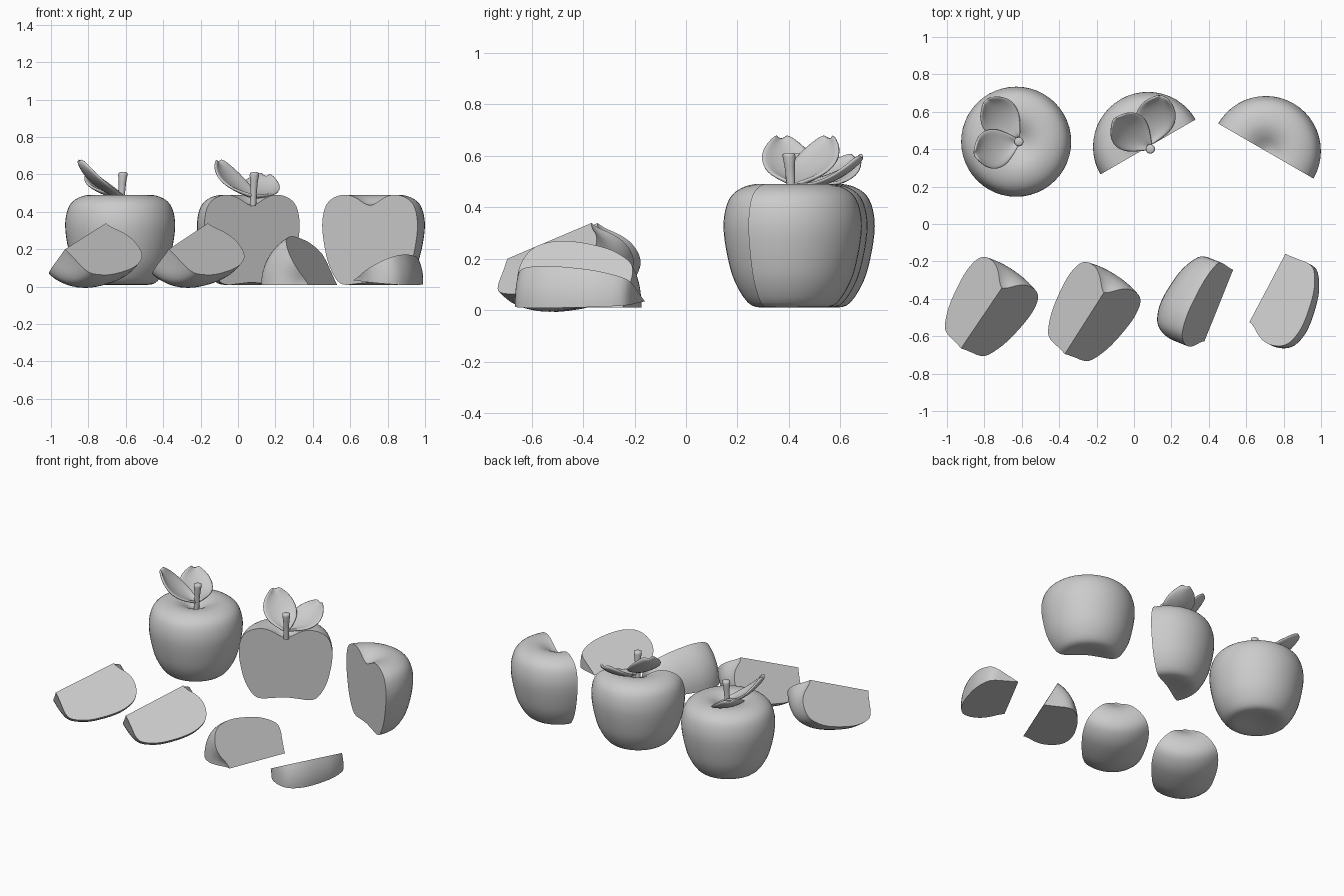
import bpy, bmesh
from math import radians, sin, cos, pi
from mathutils import Vector, Matrix

if "Cube" in bpy.data.objects:
    bpy.data.objects.remove(bpy.data.objects["Cube"])

# Apple half-profile (radius, height) from bottom centre to stem dimple
PROFILE = [(0, .022), (.08, .016), (.15, .01), (.2, .03), (.25, .11), (.277, .2),
           (.293, .3), (.291, .37), (.273, .43), (.24, .466), (.19, .487),
           (.135, .49), (.085, .474), (.04, .448), (0, .435)]


def smooth_profile(pts, n=3):
    p = [Vector(q) for q in pts]
    p = [Vector((-p[1].x, p[1].y))] + p + [Vector((-p[-2].x, p[-2].y))]
    out = []
    for a, b, c, d in zip(p, p[1:], p[2:], p[3:]):
        for i in range(n):
            t = i / n
            out.append(.5 * (2 * b + (c - a) * t + (2 * a - 5 * b + 4 * c - d) * t * t
                             + (3 * b - a - 3 * c + d) * t ** 3))
    return out + [p[-2]]


def finish(bm, name, matrix, angle=35):
    bmesh.ops.recalc_face_normals(bm, faces=bm.faces)
    me = bpy.data.meshes.new(name)
    bm.to_mesh(me)
    bm.free()
    ob = bpy.data.objects.new(name, me)
    ob.matrix_world = matrix
    bpy.context.collection.objects.link(ob)
    bpy.ops.object.select_all(action='DESELECT')
    ob.select_set(True)
    bpy.context.view_layer.objects.active = ob
    bpy.ops.object.shade_smooth_by_angle(angle=radians(angle))
    return ob


def frame(origin, axis, side):
    """Matrix with local z along axis and local x towards side."""
    z = Vector(axis).normalized()
    x = Vector(side)
    x = (x - z * x.dot(z)).normalized()
    m = Matrix((x, z.cross(x), z)).transposed().to_4x4()
    m.translation = origin
    return m


def apple(name, a0, a1, matrix):
    """Revolve the profile from a0 to a1 degrees, capping the cuts."""
    full = a1 - a0 >= 360
    pts = smooth_profile(PROFILE)
    steps = max(8, round((a1 - a0) / 7.5))
    bm = bmesh.new()
    low, top = bm.verts.new((0, 0, pts[0].y)), bm.verts.new((0, 0, pts[-1].y))
    cols = []
    for i in range(steps + (0 if full else 1)):
        t = radians(a0 + (a1 - a0) * i / steps)
        cols.append([low] + [bm.verts.new((p.x * cos(t), p.x * sin(t), p.y))
                             for p in pts[1:-1]] + [top])
    pairs = list(zip(cols, cols[1:])) + ([(cols[-1], cols[0])] if full else [])
    for c, d in pairs:
        for j in range(len(pts) - 1):
            quad = [c[j], d[j], d[j + 1], c[j + 1]]
            bm.faces.new(list(dict.fromkeys(quad)))
    if not full:
        bm.faces.new(cols[0])
        bm.faces.new(cols[-1])
    return finish(bm, name, matrix)


def stem(name, x, y, lean):
    bm = bmesh.new()
    rings = []
    for r, h in [(.017, .43), (.017, .5), (.02, .56), (.025, .595), (.024, .607), (.015, .612)]:
        k = (h - .43) / .18
        rings.append([bm.verts.new((lean[0] * k + r * cos(i * pi / 8),
                                    lean[1] * k + r * sin(i * pi / 8), h)) for i in range(16)])
    for a, b in zip(rings, rings[1:]):
        for i in range(16):
            bm.faces.new((a[i - 1], a[i], b[i], b[i - 1]))
    bm.faces.new(rings[0])
    bm.faces.new(rings[-1])
    finish(bm, name, Matrix.Translation((x, y, 0)), 60)


def leaf(name, x, y, z, heading, pitch, roll, length=.31):
    """Rounded, cupped leaf growing along local x."""
    bm = bmesh.new()
    halfw = [.012, .05, .083, .102, .109, .107, .094, .068, .022]
    rows = []
    for i, w in enumerate(halfw):
        u = i / 8
        rows.append([bm.verts.new((u * length, w * v / 3,
                                   .03 * (2 * u - 1) ** 2 - .03 + .02 * (v / 3) ** 2))
                     for v in range(-3, 4)])
    for a, b in zip(rows, rows[1:]):
        for j in range(6):
            bm.faces.new((a[j], b[j], b[j + 1], a[j + 1]))
    m = (Matrix.Translation((x, y, z)) @ Matrix.Rotation(radians(heading), 4, 'Z')
         @ Matrix.Rotation(radians(-pitch), 4, 'Y') @ Matrix.Rotation(radians(roll), 4, 'X'))
    ob = finish(bm, name, m, 60)
    s = ob.modifiers.new("thickness", 'SOLIDIFY')
    s.thickness, s.offset = .016, 0
    ob.modifiers.new("round", 'SUBSURF').levels = 1


# Whole apple and two upright halves
apple("whole_apple", 0, 360, Matrix.Translation((-.63, .44, 0)))
apple("half_apple_with_stem", 30, 210, Matrix.Translation((.075, .412, 0)))
apple("half_apple_plain", -30, 150, Matrix.Translation((.705, .39, 0)))

# Stems and leaf pairs (the second pair is turned by 55 degrees)
for label, x, y, lean, turn in [("whole", -.625, .44, (.01, 0), 0),
                                ("half", .08, .412, (.008, -.012), -55)]:
    stem(label + "_stem", x, y, lean)
    leaf(label + "_leaf_high", x, y, .475, 197 + turn, 39, 0)
    leaf(label + "_leaf_low", x, y + .02, .475, 130 + turn, 24, 8, .29)

# Quarter wedges lying on their skin, core edge up
for n, b, t in [(1, (-.925, -.665, .2), (-.705, -.34, .34)),
                (2, (-.37, -.695, .2), (-.16, -.365, .34))]:
    b, t = Vector(b), Vector(t)
    a = (t - b).normalized()
    apple(f"quarter_wedge_{n}", 45, 135, frame(b - .022 * a, a, a.cross(Vector((0, 0, 1)))))

# Thinner wedges lying on a cut face
apple("thick_slice", -62, 0, frame((.538, -.225, .01), (-.373, -.928, 0), (-.928, .373, 0)))
apple("thin_slice", -5, 28, frame((.82, -.14, .034), (-.467, -.885, 0), (.885, -.466, 0)))
